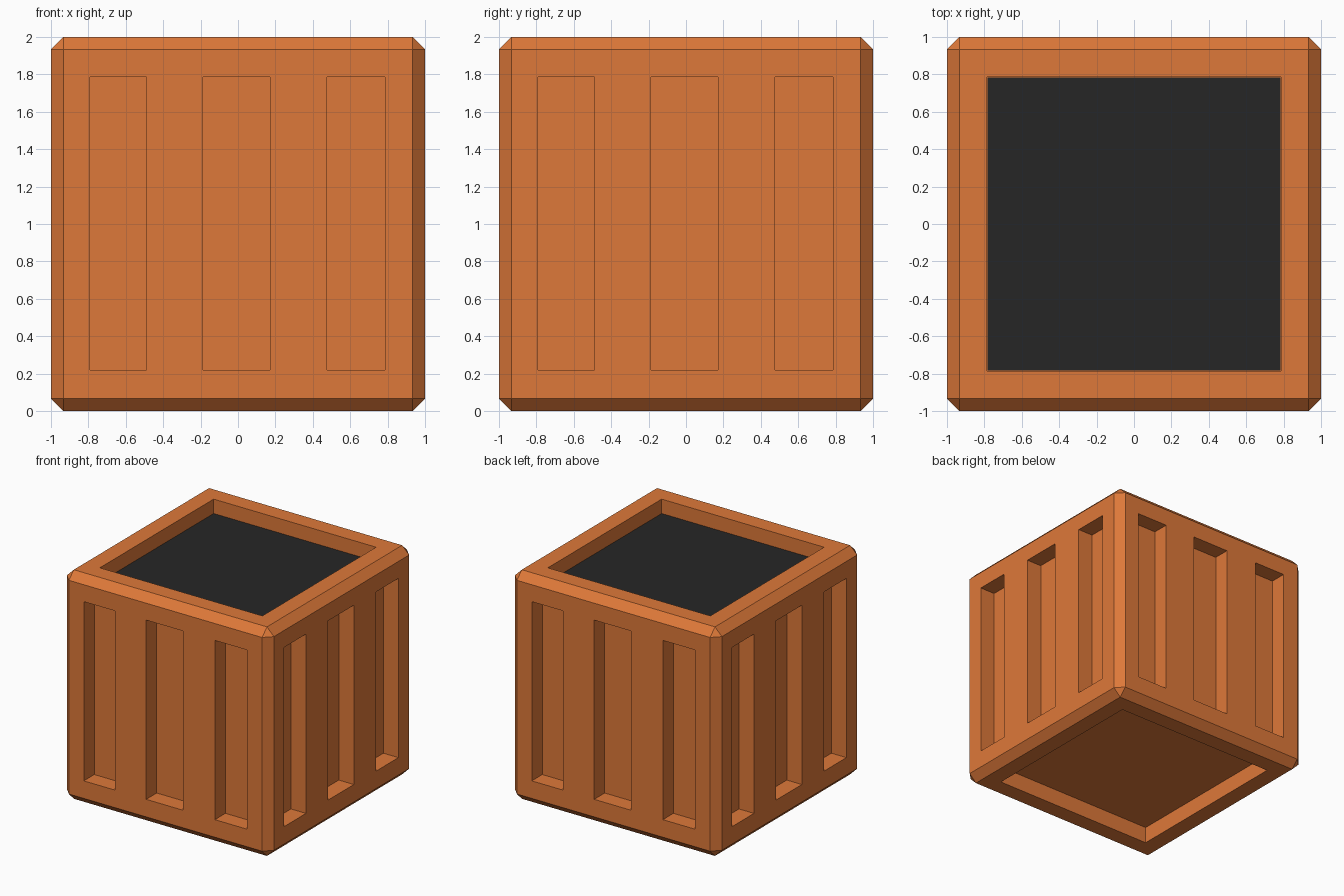
import bpy
import bmesh
from math import pi
from mathutils import Matrix, Vector

default = bpy.data.objects.get("Cube")
if default:
    bpy.data.objects.remove(default, do_unlink=True)

CHAMFER = 0.067
DEPTH = 0.145        # side slots and underside recess
TOP_DEPTH = 0.13     # recess holding the dark panel
INNER = 0.785        # half width of the recesses
SLOTS = [(-0.79, -0.49), (-0.187, 0.17), (0.477, INNER)]


def material(name, color):
    mat = bpy.data.materials.new(name)
    mat.use_nodes = True
    mat.diffuse_color = color
    mat.node_tree.nodes["Principled BSDF"].inputs["Base Color"].default_value = color
    return mat


def add_box(bm, low, high, turn=0.0):
    """Axis-aligned box between two corners, then turned about z."""
    low, high = Vector(low), Vector(high)
    mat = (Matrix.Rotation(turn, 4, 'Z') @ Matrix.Translation((low + high) / 2)
           @ Matrix.Diagonal((high - low).to_4d()))
    bmesh.ops.create_cube(bm, size=1, matrix=mat)


def make_object(name, bm, mat):
    mesh = bpy.data.meshes.new(name)
    bm.to_mesh(mesh)
    bm.free()
    mesh.materials.append(mat)
    obj = bpy.data.objects.new(name, mesh)
    bpy.context.collection.objects.link(obj)
    return obj


orange = material("burnt orange", (0.73, 0.19, 0.041, 1))
black = material("charcoal", (0.0194, 0.0194, 0.0194, 1))

# Chamfered box body
bm = bmesh.new()
add_box(bm, (-1, -1, 0), (1, 1, 2))
bmesh.ops.bevel(bm, geom=bm.edges[:], offset=CHAMFER, segments=1,
                affect='EDGES', clamp_overlap=True)
body = make_object("planter_body", bm, orange)

# Cutters: three upright slots on each side, plus top and underside recesses
bm = bmesh.new()
for side in range(4):
    for left, right in SLOTS:
        add_box(bm, (left, -1.2, 0.22), (right, DEPTH - 1, INNER + 1), side * pi / 2)
add_box(bm, (-INNER, -INNER, 2 - TOP_DEPTH), (INNER, INNER, 2.2))
add_box(bm, (-INNER, -INNER, -0.2), (INNER, INNER, DEPTH))
cutter = make_object("recess_cutter", bm, orange)
cutter.hide_render = True

cut = body.modifiers.new("recesses", 'BOOLEAN')
cut.operation = 'DIFFERENCE'
cut.solver = 'EXACT'
cut.object = cutter
bpy.context.view_layer.objects.active = body
bpy.ops.object.modifier_apply(modifier=cut.name)
bpy.data.objects.remove(cutter, do_unlink=True)

# Dark panel lying in the top recess
bm = bmesh.new()
floor = 2 - TOP_DEPTH
edge = INNER - 0.001
add_box(bm, (-edge, -edge, floor), (edge, edge, floor + 0.005))
make_object("top_panel", bm, black)
